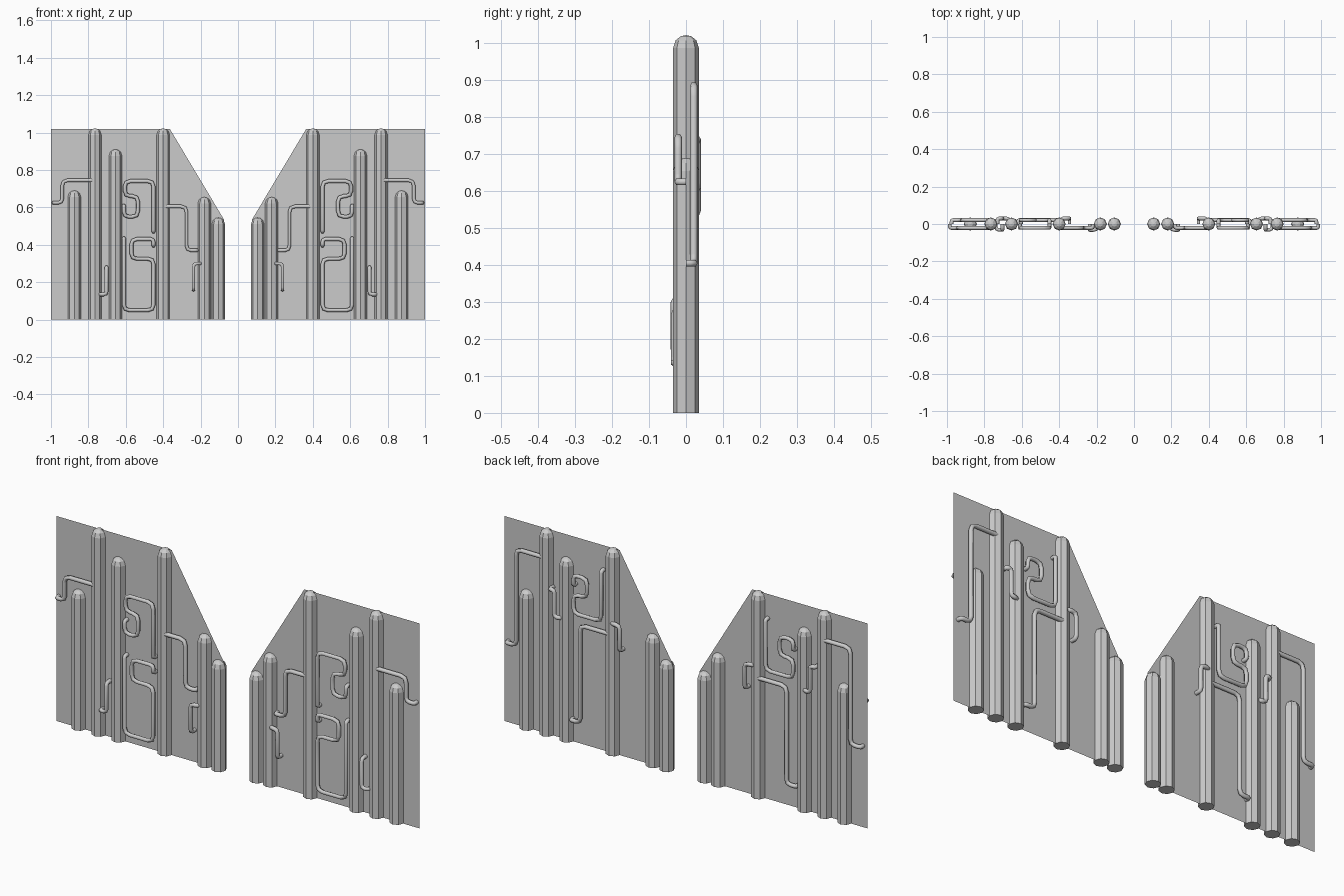
import bpy, bmesh
from math import sin, cos, pi
from mathutils import Vector

if "Cube" in bpy.data.objects:
    bpy.data.objects.remove(bpy.data.objects["Cube"])


def add_object(name, mesh):
    ob = bpy.data.objects.new(name, mesh)
    bpy.context.collection.objects.link(ob)
    # every part repeats on the other gate leaf
    ob.modifiers.new("mirror", 'MIRROR').use_axis[0] = True
    return ob


# thin gate leaf with a sloped inner corner
panel = bpy.data.meshes.new("gate_panel")
outline = [(0.075, 0), (1, 0), (1, 1.02), (0.365, 1.02), (0.075, 0.535)]
panel.from_pydata([(x, 0, z) for x, z in outline], [], [range(len(outline))])
add_object("gate_panel", panel)


# eight-sided posts with domed tops
def post(x, top, r=0.035, sides=8):
    bm = bmesh.new()
    profile = [(1, 0), (1, top - 0.035), (0.8, top - 0.014), (0.4, top - 0.003)]
    rings = [[bm.verts.new((x + r * k * cos(2 * pi * i / sides),
                            r * k * sin(2 * pi * i / sides), z))
              for i in range(sides)] for k, z in profile]
    for a, b in zip(rings, rings[1:]):
        for i in range(sides):
            j = (i + 1) % sides
            bm.faces.new((a[i], a[j], b[j], b[i]))
    bm.faces.new(rings[0][::-1])
    apex = bm.verts.new((x, 0, top))
    for i in range(sides):
        bm.faces.new((rings[-1][i], rings[-1][(i + 1) % sides], apex))
    me = bpy.data.meshes.new("post")
    bm.to_mesh(me)
    bm.free()
    add_object("post", me)


for x, top in [(0.105, 0.545), (0.18, 0.655), (0.4, 1.022),
               (0.655, 0.91), (0.765, 1.022), (0.875, 0.69)]:
    post(x, top)


# bent tubes: corners are rounded, chosen ends turn into the panel
def tube(name, y, path, ends=(True, True), bend=0.03, r=0.0105):
    pts = [Vector((x, y, z)) for x, z in path]
    if ends[0]:
        pts.insert(0, Vector((pts[0].x, 0, pts[0].z)))
    if ends[1]:
        pts.append(Vector((pts[-1].x, 0, pts[-1].z)))
    smooth = [pts[0]]
    for a, b, c in zip(pts, pts[1:], pts[2:]):
        d = min(bend, 0.45 * (a - b).length, 0.45 * (c - b).length)
        p, q = b + (a - b).normalized() * d, b + (c - b).normalized() * d
        smooth += [p, (p + q + 2 * b) / 4, q]
    smooth.append(pts[-1])
    cu = bpy.data.curves.new(name, 'CURVE')
    cu.dimensions = '3D'
    cu.bevel_depth = r
    cu.bevel_resolution = 1
    cu.use_fill_caps = True
    sp = cu.splines.new('POLY')
    sp.points.add(len(smooth) - 1)
    for sp_pt, v in zip(sp.points, smooth):
        sp_pt.co = (*v, 1)
    tmp = bpy.data.objects.new("tmp", cu)
    bpy.context.collection.objects.link(tmp)
    me = bpy.data.meshes.new_from_object(
        tmp.evaluated_get(bpy.context.evaluated_depsgraph_get()))
    bpy.data.objects.remove(tmp)
    me.name = name
    add_object(name, me)


F, B = -0.021, 0.021
from_post = (False, True)

# front tubes
tube("front_outer_tube", F, [(0.765, 0.745), (0.94, 0.745), (0.94, 0.625), (0.985, 0.625)], from_post)
tube("front_inner_tube", F, [(0.4, 0.605), (0.275, 0.605), (0.275, 0.37), (0.22, 0.37)], from_post)
tube("front_inner_hook", -0.031, [(0.2, 0.3), (0.238, 0.3), (0.238, 0.16)])
tube("front_outer_hook", -0.031, [(0.703, 0.28), (0.703, 0.135), (0.738, 0.135)])
tube("front_upper_coil", F, [(0.61, 0.61), (0.61, 0.55), (0.535, 0.55), (0.535, 0.66),
                             (0.605, 0.66), (0.605, 0.74), (0.452, 0.74), (0.452, 0.47)])
tube("front_lower_coil", F, [(0.452, 0.395), (0.452, 0.43), (0.57, 0.43), (0.57, 0.325),
                             (0.452, 0.325), (0.452, 0.05), (0.61, 0.05), (0.61, 0.435)])

# back tubes
tube("back_outer_tube", B, [(0.765, 0.885), (0.92, 0.885), (0.92, 0.405), (0.975, 0.405)], from_post)
tube("back_long_tube", B, [(0.4, 0.6), (0.568, 0.6), (0.568, 0.115), (0.62, 0.115)], from_post)
tube("back_inner_hook", 0.03, [(0.39, 0.66), (0.345, 0.66), (0.345, 0.535)])
tube("back_outer_hook", 0.03, [(0.73, 0.74), (0.705, 0.74), (0.705, 0.61), (0.67, 0.61)])
tube("back_coil", B, [(0.605, 0.79), (0.605, 0.84), (0.53, 0.84), (0.53, 0.745),
                      (0.605, 0.745), (0.605, 0.65), (0.452, 0.65), (0.452, 0.9)])
